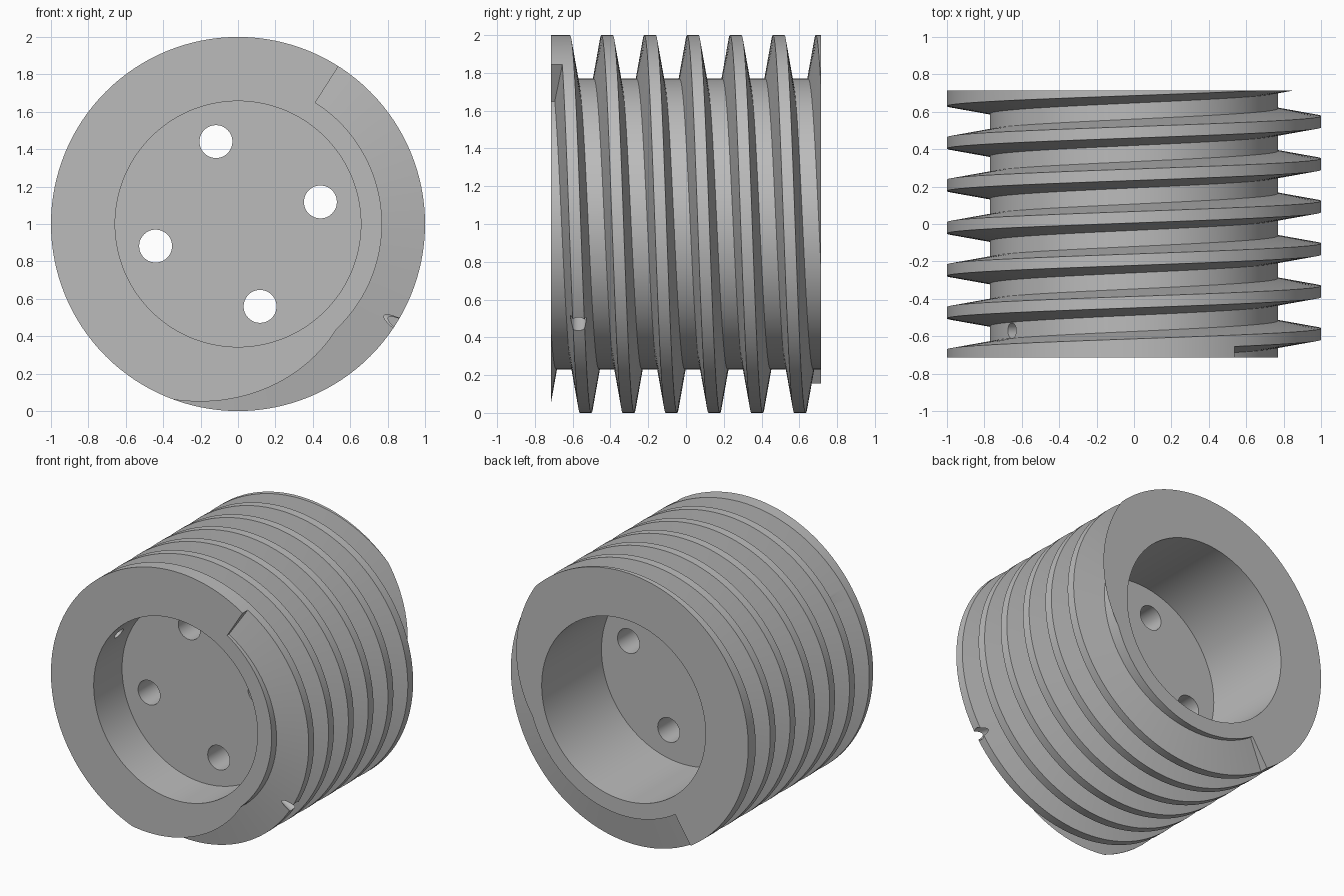
import bpy
import bmesh
from math import cos, sin, pi, radians
from mathutils import Matrix, Vector

if "Cube" in bpy.data.objects:
    bpy.data.objects.remove(bpy.data.objects["Cube"])

HALF = 0.715                       # half length of the drum
CENTRE = Vector((0, 0, 1))
ROOT, PITCH, TURNS = 0.77, 0.227, 6.5
START = radians(57.5)              # where the groove opens at the front
STEPS = 128                        # facets per turn

grey = bpy.data.materials.new("plain grey")
grey.use_nodes = True
grey.diffuse_color = (0.5, 0.5, 0.5, 1)
grey.node_tree.nodes["Principled BSDF"].inputs["Base Color"].default_value = (0.5, 0.5, 0.5, 1)


def add_object(name, bm):
    bmesh.ops.recalc_face_normals(bm, faces=bm.faces)
    mesh = bpy.data.meshes.new(name)
    bm.to_mesh(mesh)
    bm.free()
    mesh.materials.append(grey)
    obj = bpy.data.objects.new(name, mesh)
    bpy.context.collection.objects.link(obj)
    return obj


def rod(name, radius, start, end, sides=STEPS):
    """Cylinder between two points."""
    start, end = Vector(start), Vector(end)
    axis = end - start
    turn = axis.to_track_quat('Z', 'Y').to_matrix().to_4x4()
    bm = bmesh.new()
    bmesh.ops.create_cone(bm, cap_ends=True, segments=sides, radius1=radius, radius2=radius,
                          depth=axis.length, matrix=Matrix.Translation((start + end) / 2) @ turn)
    return add_object(name, bm)


def y_rod(name, radius, y0, y1, x=0, z=1, sides=STEPS):
    return rod(name, radius, (x, y0, z), (x, y1, z), sides)


def helix_groove():
    """Trapezoid section swept along the thread, blunt at both ends."""
    outer = 1.04
    slope = (0.083 - 0.043) / (1 - ROOT)
    wide = 0.043 + slope * (outer - ROOT)
    section = [(ROOT, -0.043), (ROOT, 0.043), (outer, wide), (outer, -wide)]
    bm = bmesh.new()
    rings = []
    count = int(STEPS * TURNS)
    for i in range(count + 1):
        t = i / count
        a = START - t * TURNS * 2 * pi
        y = (t - 0.5) * TURNS * PITCH
        rings.append([bm.verts.new((r * cos(a), y + dy, 1 + r * sin(a))) for r, dy in section])
    for one, two in zip(rings, rings[1:]):
        for k in range(4):
            n = (k + 1) % 4
            bm.faces.new((one[k], one[n], two[n], two[k]))
    bm.faces.new(rings[0])
    bm.faces.new(rings[-1][::-1])
    return add_object("thread_groove_cutter", bm)


# Solid drum
drum = y_rod("threaded_drum", 1, -HALF, HALF)

# Recesses either side of the inner web
cutters = [y_rod("front_recess_cutter", 0.657, -1, -0.39),
           y_rod("back_recess_cutter", 0.657, 0.03, 1)]

# Four holes through the web
for k in range(4):
    a = radians(15 + 90 * k)
    cutters.append(y_rod("web_hole_cutter", 0.088, -0.6, 0.3,
                         0.456 * cos(a), 1 + 0.456 * sin(a), 48))

# Thread groove
cutters.append(helix_groove())

# Cross-drilled pin hole near the front rim
a = radians(-32)
side = Vector((cos(a), 0, sin(a))) * 1.2
at = CENTRE + Vector((0, -0.57, 0))
cutters.append(rod("pin_hole_cutter", 0.042, at - side, at + side, 32))

bpy.context.view_layer.objects.active = drum
for cutter in cutters:
    cutter.hide_render = True
    cut = drum.modifiers.new("cut", 'BOOLEAN')
    cut.operation, cut.solver, cut.object = 'DIFFERENCE', 'EXACT', cutter
    bpy.ops.object.modifier_apply(modifier=cut.name)
    bpy.data.objects.remove(cutter)

# Smooth round walls, crisp edges
bpy.ops.object.select_all(action='DESELECT')
drum.select_set(True)
bpy.ops.object.shade_smooth_by_angle(angle=radians(20))
